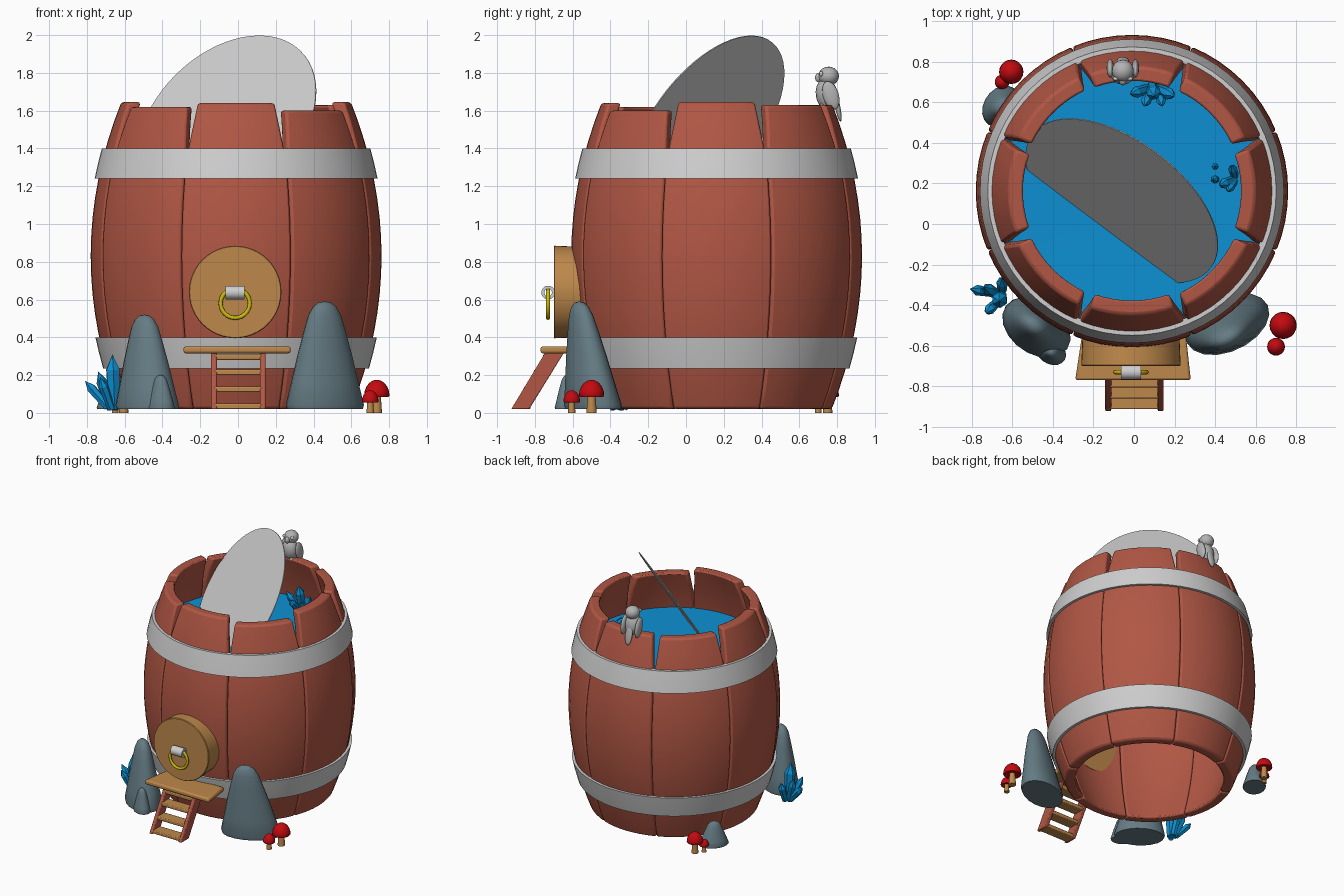
import bpy, bmesh, math
from mathutils import Vector, Matrix, Euler

if "Cube" in bpy.data.objects:
    bpy.data.objects.remove(bpy.data.objects["Cube"])

CX, CY = -0.01, 0.162          # barrel axis


def material(name, rgb):
    m = bpy.data.materials.new(name)
    m.diffuse_color = (*rgb, 1)
    m.use_nodes = True
    m.node_tree.nodes["Principled BSDF"].inputs["Base Color"].default_value = m.diffuse_color
    return m


RED_WOOD = material("red_wood", (0.44, 0.095, 0.058))
OAK = material("oak", (0.52, 0.25, 0.07))
METAL = material("silver", (0.62, 0.62, 0.62))
GREY = material("bird_grey", (0.45, 0.45, 0.45))
BLUE = material("water_blue", (0.004, 0.28, 0.65))
STONE = material("stone", (0.13, 0.20, 0.23))
CAP_RED = material("mushroom_red", (0.55, 0.003, 0.005))
GOLD = material("yellow", (0.62, 0.50, 0.005))


def finish(bm, name, mat, matrix=Matrix(), bevel=0, angle=40):
    bmesh.ops.remove_doubles(bm, verts=bm.verts, dist=1e-5)
    bmesh.ops.recalc_face_normals(bm, faces=bm.faces)
    me = bpy.data.meshes.new(name)
    bm.to_mesh(me)
    bm.free()
    me.transform(matrix)
    ob = bpy.data.objects.new(name, me)
    bpy.context.collection.objects.link(ob)
    me.materials.append(mat)
    if bevel:
        mod = ob.modifiers.new("Bevel", 'BEVEL')
        mod.width, mod.segments, mod.limit_method = bevel, 2, 'ANGLE'
        mod.angle_limit = math.radians(40)
    bpy.ops.object.select_all(action='DESELECT')
    ob.select_set(True)
    bpy.context.view_layer.objects.active = ob
    bpy.ops.object.shade_smooth_by_angle(angle=math.radians(angle))
    return ob


def lathe(name, profile, mat, loc=(0, 0, 0), rot=(0, 0, 0), segs=24,
          scale=(1, 1, 1), closed=False, shift=None, angle=40):
    """Spin (radius, height) points round z; shift(height) moves each ring."""
    bm = bmesh.new()
    rings = []
    for r, z in profile:
        dx, dy = shift(z) if shift else (0, 0)
        rings.append([bm.verts.new((r * math.cos(2 * math.pi * i / segs) + dx,
                                    r * math.sin(2 * math.pi * i / segs) + dy, z))
                      for i in range(segs)])
    pairs = list(zip(rings, rings[1:])) + ([(rings[-1], rings[0])] if closed else [])
    for a, b in pairs:
        for i in range(segs):
            j = (i + 1) % segs
            bm.faces.new((a[i], a[j], b[j], b[i]))
    m = Matrix.LocRotScale(Vector(loc), Euler(rot), Vector(scale))
    return finish(bm, name, mat, m, angle=angle)


def prism(name, poly, along, mat, bevel=0.006):
    bm = bmesh.new()
    a = [bm.verts.new(p) for p in poly]
    b = [bm.verts.new(Vector(p) + Vector(along)) for p in poly]
    bm.faces.new(a)
    bm.faces.new(b[::-1])
    for i in range(len(a)):
        j = (i + 1) % len(a)
        bm.faces.new((a[i], b[i], b[j], a[j]))
    return finish(bm, name, mat, bevel=bevel)


def ball(name, loc, scale, mat, rot=(0, 0, 0)):
    bm = bmesh.new()
    bmesh.ops.create_uvsphere(bm, u_segments=16, v_segments=10, radius=1)
    return finish(bm, name, mat, Matrix.LocRotScale(Vector(loc), Euler(rot), Vector(scale)), angle=60)


def radius(z):
    return 0.77 - 0.244 * (z - 0.83) ** 2


# Barrel staves: eight curved planks, splayed apart above the upper band
def stave(k, top, n=8, levels=16):
    bm = bmesh.new()
    rings = []
    for l in range(levels + 1):
        z = 0.02 + (top - 0.02) * l / levels
        half = math.radians(22.4 - 2.6 * max(0, (z - 1.34) / 0.3))
        ring = []
        for r in (radius(z), radius(z) - 0.075):
            for i in range(n + 1):
                a = k * math.pi / 4 + half * (2 * i / n - 1)
                ring.append(bm.verts.new((CX + r * math.cos(a), CY + r * math.sin(a), z)))
        rings.append(ring)
    loop = list(range(n + 1)) + list(range(2 * n + 1, n, -1))
    for a, b in zip(rings, rings[1:]):
        for p, q in zip(loop, loop[1:] + loop[:1]):
            bm.faces.new((a[p], a[q], b[q], b[p]))
    for r in (rings[0], rings[-1]):
        for i in range(n):
            bm.faces.new((r[i], r[i + 1], r[n + 2 + i], r[n + 1 + i]))
    finish(bm, f"stave_{k}", RED_WOOD, bevel=0.014)


for k, top in enumerate((1.645, 1.63, 1.63, 1.62, 1.645, 1.62, 1.64, 1.60)):
    stave(k, top)

# Metal bands
for name, z0, z1 in (("lower_band", 0.235, 0.40), ("upper_band", 1.24, 1.40)):
    zs = [z0, (z0 + z1) / 2, z1]
    prof = [(radius(z) + 0.02, z) for z in zs] + [(radius(z) - 0.012, z) for z in zs[::-1]]
    lathe(name, prof, METAL, (CX, CY, 0), segs=64, closed=True)

# Water and the leaning round plate
lathe("water", [(0, 1.28), (0.35, 1.28), (0.69, 1.285), (0.69, 1.265), (0, 1.265)], BLUE, (CX, CY, 0), segs=48)
d, u = Vector((0.8, -0.6, 0)), Vector((0.318, 0.424, 0.848))
basis = Matrix((d, u, d.cross(u))).transposed()
lathe("leaning_plate", [(0, -0.003), (0.55, -0.003), (0.55, 0.003), (0, 0.003)], METAL,
      (-0.06, 0.115, 1.53), basis.to_euler(), segs=64)

# Round door with knocker
FRONT = (math.pi / 2, 0, 0)
lathe("door", [(0, 0), (0.236, 0), (0.245, 0.21), (0.241, 0.215), (0, 0.215)], OAK,
      (-0.015, -0.485, 0.64), FRONT, 48)
lathe("knocker_barrel", [(0.036, -0.05), (0.036, 0.05), (0.02, 0.05), (0.02, -0.05)], METAL,
      (-0.015, -0.73, 0.637), (0, math.pi / 2, 0), 20, closed=True)
ring = [(0.077 + 0.011 * math.cos(t * math.pi / 4), 0.011 * math.sin(t * math.pi / 4)) for t in range(8)]
lathe("knocker_ring", ring, GOLD, (-0.015, -0.73, 0.58), FRONT, 32, closed=True, angle=80)

# Landing and ladder
prism("landing", [(-0.29, -0.77, 0.315), (0.28, -0.77, 0.315), (0.255, -0.54, 0.315), (-0.255, -0.54, 0.315)],
      (0, 0, 0.037), OAK, 0.012)
for name, x in (("left_ladder_rail", -0.142), ("right_ladder_rail", 0.116)):
    prism(name, [(x, -0.925, 0.02), (x, -0.83, 0.02), (x, -0.645, 0.32), (x, -0.745, 0.32)], (0.03, 0, 0), RED_WOOD)
for i, z in enumerate((0.035, 0.125, 0.215, 0.295)):
    y = -0.877 + 0.6 * (z - 0.02)
    prism(f"ladder_step_{i}", [(-0.125, y - 0.045, z - 0.014), (-0.125, y + 0.045, z - 0.014),
                               (-0.125, y + 0.045, z + 0.014), (-0.125, y - 0.045, z + 0.014)],
          (0.25, 0, 0), OAK)


# Rocks: rounded cones leaning towards their peak
def rock(name, x, y, a, b, h, turn, lean=(0, 0)):
    prof = [(0, 0), (0.97, 0), (1, 0.04), (0.86, 0.25), (0.70, 0.5), (0.54, 0.72),
            (0.42, 0.87), (0.30, 0.95), (0.16, 0.99), (0, 1)]
    lathe(name, prof, STONE, (x, y, 0.02), (0, 0, math.radians(turn)), 18, (a, b, h - 0.02),
          shift=lambda z: (lean[0] * z, lean[1] * z), angle=60)


rock("right_rock", 0.46, -0.49, 0.22, 0.135, 0.59, 25, (-0.15, -0.5))
rock("left_rock", -0.48, -0.51, 0.185, 0.13, 0.52, -35, (-0.1, 0))
rock("small_left_rock", -0.41, -0.63, 0.08, 0.06, 0.20, -30)
rock("back_rock", -0.655, 0.58, 0.11, 0.085, 0.20, 55)


# Mushrooms
def mushroom(name, x, y, r, z, top):
    lathe(name + "_stem", [(0, 0), (0.32 * r + 0.006, 0), (0.25 * r + 0.004, z + 0.01), (0, z + 0.01)], OAK, (x, y, 0), segs=12)
    h = top - z
    prof = [(0, 0.12 * h), (0.6 * r, 0.04 * h), (0.93 * r, 0)]
    prof += [(r * math.cos(t), h * (0.08 + 0.92 * math.sin(t))) for t in (0, 0.3, 0.6, 0.9, 1.2, 1.4, math.pi / 2)]
    lathe(name + "_cap", prof, CAP_RED, (x, y, z), segs=20, angle=60)


mushroom("front_mushroom", 0.735, -0.50, 0.067, 0.085, 0.175)
mushroom("front_small_mushroom", 0.70, -0.605, 0.044, 0.055, 0.12)
mushroom("back_mushroom", -0.605, 0.75, 0.060, 0.085, 0.165)
mushroom("back_small_mushroom", -0.65, 0.70, 0.036, 0.05, 0.10)


# Crystals: six-sided pointed prisms between two points
def crystal(name, base, tip, r):
    base, tip = Vector(base), Vector(tip)
    v = tip - base
    lathe(name, [(0, 0), (r * 0.8, 0), (r, v.length * 0.72), (0, v.length)], BLUE, base,
          v.to_track_quat('Z', 'Y').to_euler(), 6, angle=15)


clusters = {
    "outer_crystal": [((-0.655, -0.36, 0.02), (-0.665, -0.38, 0.31), 0.04),
                      ((-0.67, -0.35, 0.02), (-0.74, -0.31, 0.22), 0.03),
                      ((-0.69, -0.34, 0.03), (-0.81, -0.32, 0.17), 0.026),
                      ((-0.67, -0.38, 0.02), (-0.73, -0.44, 0.19), 0.026),
                      ((-0.65, -0.33, 0.02), (-0.65, -0.27, 0.18), 0.028)],
    "back_inner_crystal": [((0.09, 0.68, 1.26), (0.10, 0.63, 1.48), 0.035),
                           ((0.08, 0.67, 1.26), (-0.02, 0.64, 1.40), 0.028),
                           ((0.11, 0.67, 1.26), (0.20, 0.63, 1.42), 0.03),
                           ((0.08, 0.66, 1.26), (0.05, 0.58, 1.37), 0.025),
                           ((0.12, 0.67, 1.26), (0.14, 0.58, 1.37), 0.025)],
    "right_inner_crystal": [((0.50, 0.22, 1.26), (0.42, 0.19, 1.40), 0.026),
                            ((0.50, 0.22, 1.26), (0.46, 0.16, 1.38), 0.022),
                            ((0.50, 0.23, 1.26), (0.48, 0.29, 1.38), 0.022),
                            ((0.41, 0.22, 1.26), (0.39, 0.22, 1.34), 0.02),
                            ((0.40, 0.28, 1.26), (0.40, 0.285, 1.34), 0.018)],
}
for name, items in clusters.items():
    for i, (b, t, r) in enumerate(items):
        crystal(f"{name}_{i}", b, t, r)

# Bird perched on the rear stave, looking inwards
BX = -0.055
ball("bird_body", (BX, 0.745, 1.685), (0.062, 0.058, 0.085), GREY, (0.15, 0, 0))
ball("bird_head", (BX, 0.755, 1.783), (0.054, 0.055, 0.05), GREY)
ball("bird_beak", (BX, 0.703, 1.775), (0.018, 0.02, 0.025), GREY)
ball("bird_tail", (BX, 0.803, 1.62), (0.03, 0.014, 0.08), GREY, (0.2, 0, 0))
for side in (-1, 1):
    ball(f"bird_wing_{side}", (BX + side * 0.062, 0.767, 1.68), (0.018, 0.042, 0.078), GREY, (0.3, 0, 0))
    ball(f"bird_eye_{side}", (BX + side * 0.035, 0.716, 1.795), (0.014, 0.01, 0.014), METAL)
    ball(f"bird_foot_{side}", (BX + side * 0.03, 0.725, 1.622), (0.016, 0.026, 0.014), GREY)
